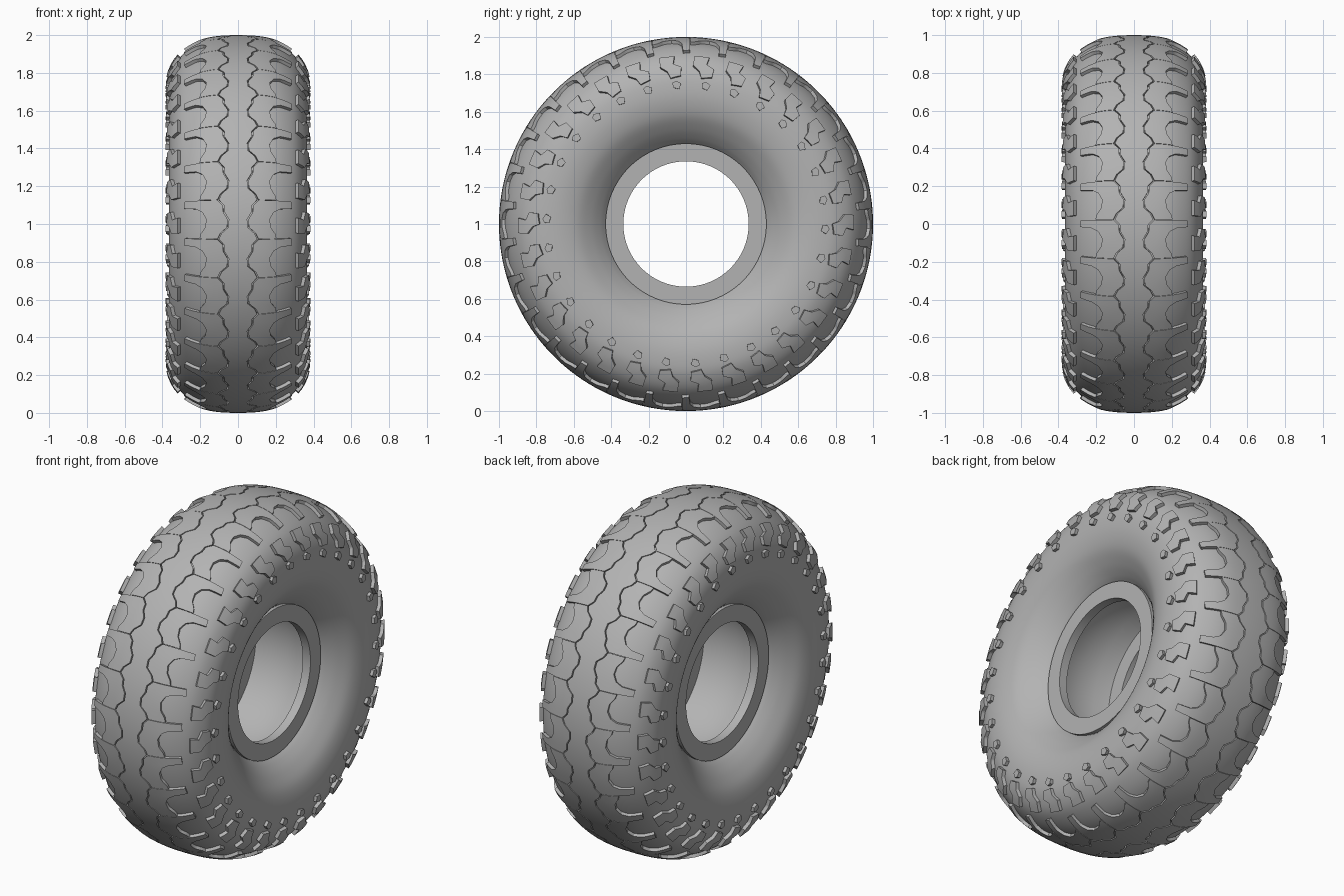
import bpy, bmesh, math
from mathutils import Vector

cube = bpy.data.objects.get("Cube")
if cube:
    bpy.data.objects.remove(cube)

PITCHES = 30
STEP = 2 * math.pi / PITCHES
PHASE = -0.08          # angle where a tread pitch ends
RELIEF = 0.018

rubber = bpy.data.materials.new("grey_rubber")
rubber.use_nodes = True
GREY = (0.45, 0.45, 0.45, 1)
rubber.diffuse_color = GREY
bsdf = rubber.node_tree.nodes["Principled BSDF"]
bsdf.inputs["Base Color"].default_value = GREY
bsdf.inputs["Roughness"].default_value = 0.8


def wheel_point(x, r, a):
    """Point at width x, radius r; angle 0 is the front, rising upwards."""
    return Vector((x, -r * math.cos(a), 1 + r * math.sin(a)))


def smooth_curve(pts, n=5):
    """Catmull-Rom curve through the points."""
    pts = [Vector(p) for p in pts]
    # mirrored first neighbour keeps the crown level
    ext = [Vector((-pts[1].x, pts[1].y))] + pts + [2 * pts[-1] - pts[-2]]
    out = []
    for i in range(1, len(ext) - 2):
        p0, p1, p2, p3 = ext[i - 1:i + 3]
        for k in range(n):
            t = k / n
            out.append(0.5 * (2 * p1 + (p2 - p0) * t
                              + (2 * p0 - 5 * p1 + 4 * p2 - p3) * t ** 2
                              + (3 * p1 - p0 - 3 * p2 + p3) * t ** 3))
    return out + [pts[-1]]


# Outer skin, from the crown down to the bead: (width, radius)
outer = smooth_curve([(0, .982), (.1, .978), (.18, .963), (.25, .93), (.31, .88),
                      (.35, .81), (.364, .74), (.362, .66), (.34, .58),
                      (.295, .51), (.25, .46), (.215, .43)])
# Bead ring and inner barrel
inner = [(.235, .43), (.235, .335), (.185, .335), (.185, .43), (.1, .455), (0, .465)]


def skin(s, h):
    """Width and radius at arc length s from the crown, raised by h."""
    left, side = abs(s), 1 if s >= 0 else -1
    for p, q in zip(outer, outer[1:]):
        d = q - p
        if left <= d.length:
            break
        left -= d.length
    d.normalize()
    v = p + d * left + Vector((-d.y, d.x)) * h
    return side * v.x, v.y


def finish(name, bm):
    bmesh.ops.recalc_face_normals(bm, faces=bm.faces)
    mesh = bpy.data.meshes.new(name)
    bm.to_mesh(mesh)
    bm.free()
    mesh.materials.append(rubber)
    obj = bpy.data.objects.new(name, mesh)
    bpy.context.collection.objects.link(obj)
    bpy.ops.object.select_all(action='DESELECT')
    obj.select_set(True)
    bpy.context.view_layer.objects.active = obj
    bpy.ops.object.shade_smooth_by_angle(angle=math.radians(32))
    return obj


def loft(name, rings, closed_section):
    """Skin a closed series of rings."""
    bm = bmesh.new()
    rows = [[bm.verts.new(p) for p in ring] for ring in rings]
    n = len(rows[0])
    for i, row in enumerate(rows):
        nxt = rows[(i + 1) % len(rows)]
        for j in range(n if closed_section else n - 1):
            k = (j + 1) % n
            bm.faces.new((row[j], row[k], nxt[k], nxt[j]))
    return finish(name, bm)


def lugs(name, outline, height):
    """Repeat a raised outline (arc length, pitch fraction) on both sides."""
    cell = bmesh.new()
    cell.faces.new([cell.verts.new((s, t, 0)) for s, t in outline])
    cuts = [((k * .03, 0, 0), (1, 0, 0)) for k in range(1, 18)]
    cuts += [((0, k / 4, 0), (0, 1, 0)) for k in range(1, 4)]
    for co, no in cuts:
        bmesh.ops.bisect_plane(cell, geom=cell.verts[:] + cell.edges[:] + cell.faces[:],
                               plane_co=co, plane_no=no, dist=1e-5)
    bmesh.ops.triangulate(cell, faces=cell.faces[:])
    top = bmesh.ops.extrude_face_region(cell, geom=cell.faces[:])["geom"]
    for v in top:
        if isinstance(v, bmesh.types.BMVert):
            v.co.z = 1
    cell.verts.index_update()
    bm = bmesh.new()
    for side in (-1, 1):
        for i in range(PITCHES):
            new = []
            for v in cell.verts:
                s, t, z = v.co
                x, r = skin(side * s, height if z > .5 else -.008)
                new.append(bm.verts.new(wheel_point(x, r, PHASE + (i + t) * STEP)))
            for f in cell.faces:
                bm.faces.new([new[v.index] for v in f.verts])
    cell.free()
    return finish(name, bm)


# Hollow tyre body with bead rings
half = [tuple(p) for p in outer] + inner
section = half + [(-x, r) for x, r in half[-2:0:-1]]
SEGS = 120
loft("tyre_body", [[wheel_point(x, r, 2 * math.pi * i / SEGS) for x, r in section]
                   for i in range(SEGS)], True)

# Centre rib with wavy edges; the neighbouring blocks follow the same wave
wave = [(0, .10), (.15, .085), (.3, .05), (.5, .048), (.68, .07), (.85, .072)]
rings = []
for i in range(PITCHES):
    for t, w in wave:
        a = PHASE + (i + t) * STEP
        row = [(-w, -.008), (-w, RELIEF), (-w / 2, RELIEF), (0, RELIEF),
               (w / 2, RELIEF), (w, RELIEF), (w, -.008)]
        rings.append([wheel_point(*skin(s, h), a) for s, h in row])
loft("centre_rib", rings, False)

# Tread blocks: wavy spine, scooped outer edge and an arm to the shoulder
GAP = .007
spine = [(w + GAP, t) for t, w in wave] + [(.10 + GAP, .99)]
scoop = [(.285, .99), (.29, .8), (.22, .77), (.185, .68), (.165, .5),
         (.17, .3), (.195, .12), (.2, 0)]
lugs("tread_blocks", spine + scoop, RELIEF)

# Shoulder lugs and small sidewall studs
lugs("shoulder_lugs", [(.33, .12), (.33, .55), (.375, .5), (.395, .74), (.44, .72),
                       (.45, .38), (.415, .3), (.385, .1)], .02)
lugs("sidewall_studs", [(.465, .55), (.475, .42), (.5, .44), (.508, .64), (.48, .72)], .018)
